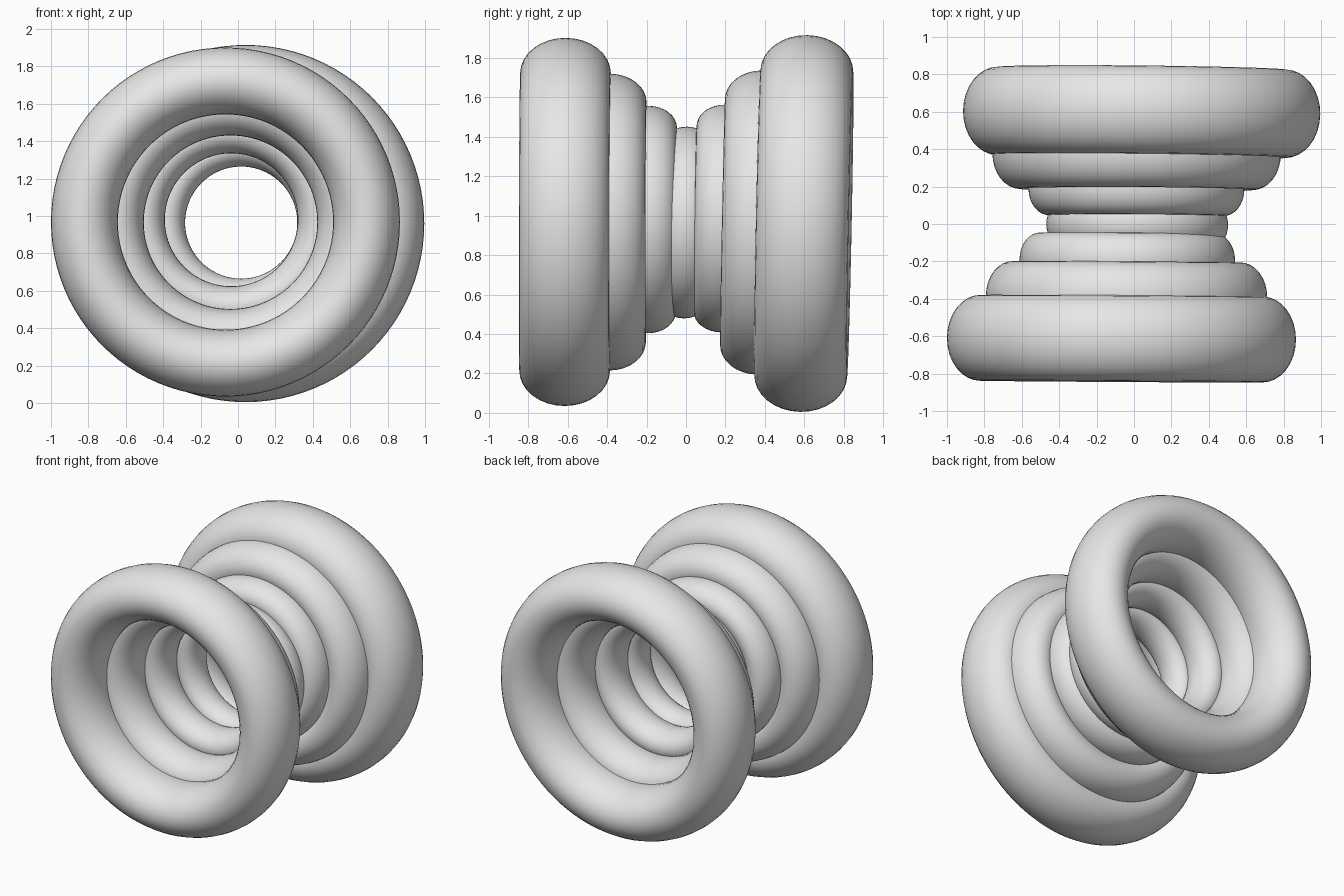
import bpy, bmesh, math
from mathutils import Vector

if "Cube" in bpy.data.objects:
    bpy.data.objects.remove(bpy.data.objects["Cube"])

grey = bpy.data.materials.new("light_grey")
grey.diffuse_color = (0.8, 0.8, 0.8, 1)
grey.use_nodes = True
grey.node_tree.nodes["Principled BSDF"].inputs["Base Color"].default_value = grey.diffuse_color

TUBE_RATIO = 0.237   # radial tube radius / ring radius
STRETCH = 1.285      # tube is wider along the axis
SEGMENTS, SIDES = 96, 32


def ring(name, outer, centre, tilt_x, tilt_z):
    """Torus facing the y axis, sized by its outer radius."""
    major = outer / (1 + TUBE_RATIO)
    minor = major * TUBE_RATIO
    bm = bmesh.new()
    loops = []
    for i in range(SEGMENTS):
        a = 2 * math.pi * i / SEGMENTS
        loop = []
        for j in range(SIDES):
            b = 2 * math.pi * j / SIDES
            r = major + minor * math.cos(b)
            loop.append(bm.verts.new((r * math.cos(a),
                                      minor * STRETCH * math.sin(b),
                                      r * math.sin(a))))
        loops.append(loop)
    for i in range(SEGMENTS):
        p, q = loops[i], loops[(i + 1) % SEGMENTS]
        for j in range(SIDES):
            k = (j + 1) % SIDES
            bm.faces.new((p[j], p[k], q[k], q[j])).smooth = True
    bmesh.ops.recalc_face_normals(bm, faces=bm.faces)
    mesh = bpy.data.meshes.new(name)
    bm.to_mesh(mesh)
    bm.free()
    mesh.materials.append(grey)
    ob = bpy.data.objects.new(name, mesh)
    ob.location = Vector(centre)
    ob.rotation_euler = (tilt_x, 0, tilt_z)
    bpy.context.collection.objects.link(ob)


# Rings shrink toward the waist, then grow again, each slightly off axis
ring("front_large_ring", 0.933, (-0.067, -0.613, 0.968), -0.003, -0.006)
ring("front_medium_ring", 0.752, (-0.040, -0.387, 0.967), -0.003, -0.006)
ring("front_small_ring", 0.576, (-0.036, -0.190, 0.980), -0.005, -0.006)
ring("waist_ring", 0.486, (0.017, -0.003, 0.965), -0.020, -0.010)
ring("back_small_ring", 0.577, (0.013, 0.187, 0.985), -0.018, -0.005)
ring("back_medium_ring", 0.771, (0.014, 0.375, 0.965), -0.020, -0.005)
ring("back_large_ring", 0.955, (0.041, 0.597, 0.960), -0.020, -0.010)
